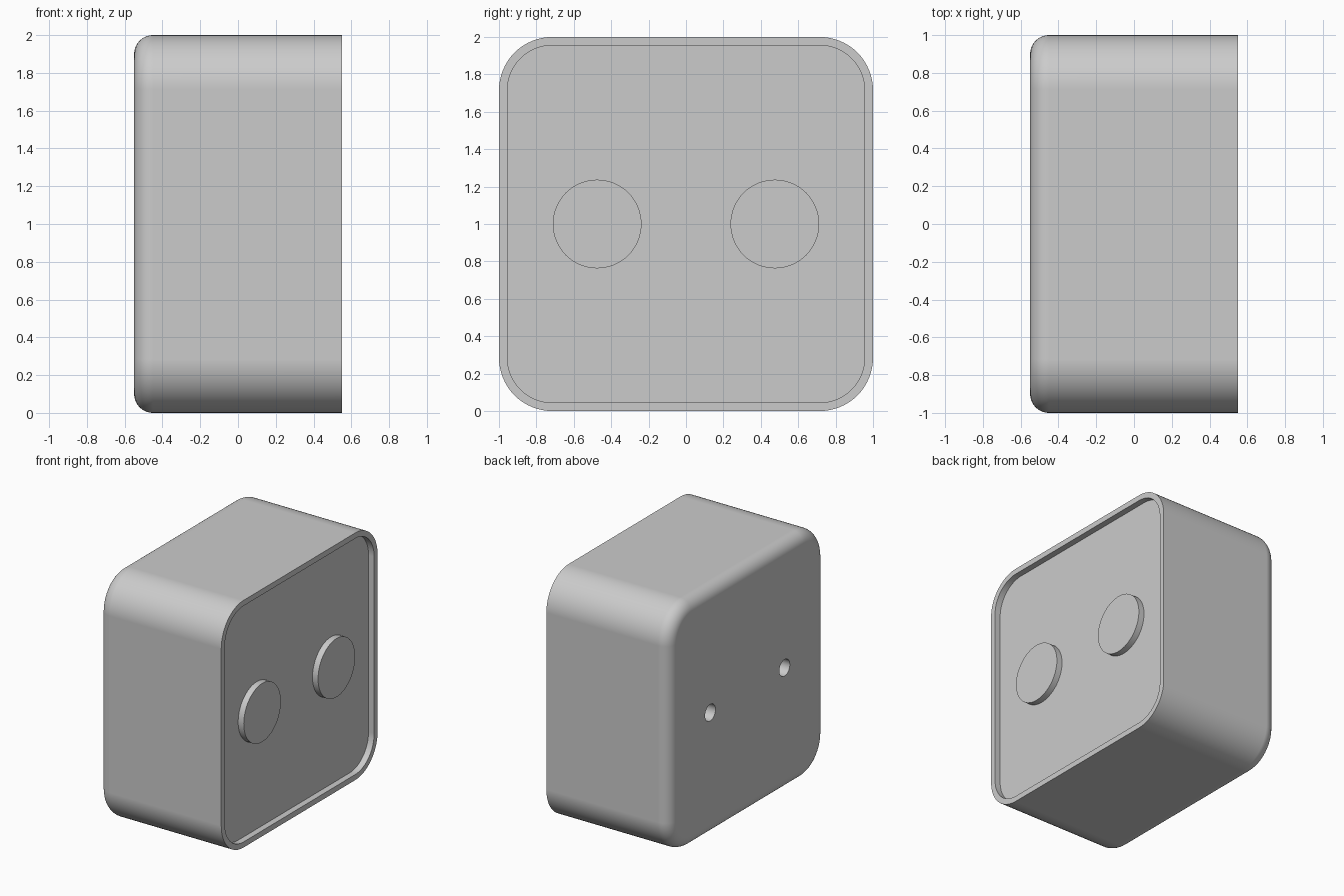
import bpy
import bmesh
from math import cos, sin, pi, radians

if "Cube" in bpy.data.objects:
    bpy.data.objects.remove(bpy.data.objects["Cube"], do_unlink=True)

HALF, DEPTH, CORNER = 1.0, 0.55, 0.285   # body half width, half depth, corner radius
FILLET, RIM, RECESS = 0.1, 0.045, 0.05
SPACING = 0.475                          # sideways offset of discs and holes

grey = bpy.data.materials.new("grey")
grey.use_nodes = True
colour = (0.6, 0.6, 0.6, 1)
grey.diffuse_color = colour
grey.node_tree.nodes["Principled BSDF"].inputs["Base Color"].default_value = colour


def ring(bm, x, inset, steps=16):
    """Rounded square in the YZ plane, shrunk by inset."""
    radius, centre = CORNER - inset, HALF - CORNER
    verts = []
    for quarter, (sy, sz) in enumerate([(1, 1), (-1, 1), (-1, -1), (1, -1)]):
        for i in range(steps + 1):
            a = (quarter + i / steps) * pi / 2
            verts.append(bm.verts.new((x, sy * centre + radius * cos(a),
                                       1 + sz * centre + radius * sin(a))))
    return verts


def cylinder(name, radius, x0, x1, y):
    bpy.ops.mesh.primitive_cylinder_add(
        vertices=64, radius=radius, depth=x1 - x0,
        location=((x0 + x1) / 2, y, 1), rotation=(0, pi / 2, 0))
    obj = bpy.context.object
    obj.name = name
    obj.data.materials.append(grey)
    return obj


def finish(obj):
    bpy.ops.object.select_all(action='DESELECT')
    obj.select_set(True)
    bpy.context.view_layer.objects.active = obj
    bpy.ops.object.shade_smooth_by_angle(angle=radians(30))
    mod = obj.modifiers.new("even_normals", 'WEIGHTED_NORMAL')
    mod.keep_sharp = True


# Body: rounded back edge, straight sides, thin rim and recessed panel
profile = []
for i in range(11):
    a = i / 10 * pi / 2
    profile.append((-DEPTH + FILLET * (1 - sin(a)), FILLET * (1 - cos(a))))
profile.reverse()
profile = [(-DEPTH + FILLET * (1 - cos(i * pi / 20)), FILLET * (1 - sin(i * pi / 20)))
           for i in range(11)]
profile += [(DEPTH, 0), (DEPTH, RIM), (DEPTH - RECESS, RIM)]

bm = bmesh.new()
rings = [ring(bm, x, inset) for x, inset in profile]
for low, high in zip(rings, rings[1:]):
    for i in range(len(low)):
        j = (i + 1) % len(low)
        bm.faces.new((low[i], low[j], high[j], high[i]))
bm.faces.new(rings[0])
bm.faces.new(rings[-1])
bmesh.ops.recalc_face_normals(bm, faces=bm.faces)
mesh = bpy.data.meshes.new("body")
bm.to_mesh(mesh)
bm.free()
mesh.materials.append(grey)
body = bpy.data.objects.new("body", mesh)
bpy.context.collection.objects.link(body)

# Screw holes in the back
for y in (-SPACING, SPACING):
    cutter = cylinder("hole_cutter", 0.067, -DEPTH - 0.1, 0, y)
    cutter.hide_render = True
    bpy.context.view_layer.objects.active = body
    cut = body.modifiers.new("hole", 'BOOLEAN')
    cut.operation = 'DIFFERENCE'
    cut.solver = 'EXACT'
    cut.object = cutter
    bpy.ops.object.modifier_apply(modifier=cut.name)
    bpy.data.objects.remove(cutter, do_unlink=True)
finish(body)

# Round discs standing on the recessed panel
for side, y in (("front", -SPACING), ("back", SPACING)):
    finish(cylinder(side + "_disc", 0.237, DEPTH - RECESS - 0.02, DEPTH, y))
